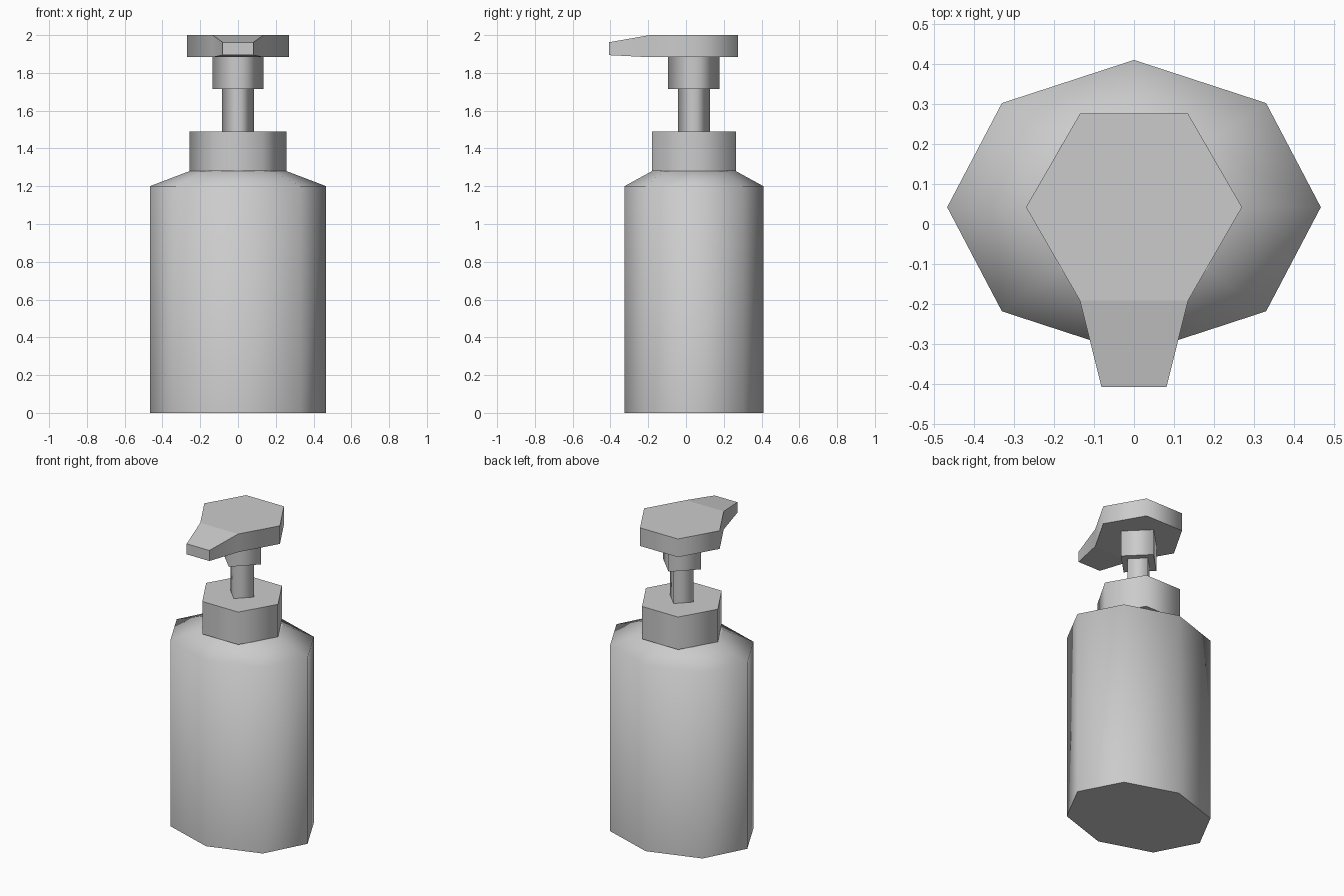
import bpy, bmesh
from math import cos, sin, tau, radians

if "Cube" in bpy.data.objects:
    bpy.data.objects.remove(bpy.data.objects["Cube"], do_unlink=True)

AXIS_Y = 0.042  # the bottle's axis; the nozzle reaches forward of it

grey = bpy.data.materials.new("plain grey")
grey.use_nodes = True
colour = (0.6, 0.6, 0.6, 1)
grey.diffuse_color = colour
grey.node_tree.nodes["Principled BSDF"].inputs["Base Color"].default_value = colour


def oval(sides, rx, ry, z):
    return [(rx * cos(tau * i / sides), ry * sin(tau * i / sides), z) for i in range(sides)]


def loft(name, rings):
    """Skin stacked rings: smooth walls, flat caps with sharp rims."""
    bm = bmesh.new()
    loops = [[bm.verts.new(p) for p in ring] for ring in rings]
    n = len(loops[0])
    for low, high in zip(loops, loops[1:]):
        for i in range(n):
            j = (i + 1) % n
            bm.faces.new((low[i], low[j], high[j], high[i])).smooth = True
    for cap in (bm.faces.new(loops[0][::-1]), bm.faces.new(loops[-1])):
        for edge in cap.edges:
            edge.smooth = False
    bm.normal_update()
    mesh = bpy.data.meshes.new(name)
    bm.to_mesh(mesh)
    bm.free()
    mesh.materials.append(grey)
    obj = bpy.data.objects.new(name, mesh)
    obj.location.y = AXIS_Y
    bpy.context.collection.objects.link(obj)
    return obj


# Eight-sided bottle with a sloping shoulder
loft("bottle", [oval(8, 0.467, 0.368, 0), oval(8, 0.467, 0.368, 1.2),
                oval(8, 0.257, 0.222, 1.28)])

# Six-sided collar, four-sided stem and sleeve
loft("collar", [oval(6, 0.257, 0.257, z) for z in (1.28, 1.49)])
loft("stem", [oval(4, 0.084, 0.084, z) for z in (1.48, 1.73)])
loft("sleeve", [oval(4, 0.136, 0.136, z) for z in (1.715, 1.883)])


# Six-sided pump head with a tapering nozzle drawn out of its front side
def head_ring(z, tip_z):
    ring = oval(6, 0.27, 0.27, z)
    nozzle = [(-0.081, -0.45, tip_z), (0.081, -0.45, tip_z)]
    return ring[:5] + nozzle + ring[5:]


head = loft("pump_head", [head_ring(1.883, 1.894), head_ring(2.0, 1.962)])

# Split the caps so the nozzle bends cleanly, then sharpen the tip corners
bm = bmesh.new()
bm.from_mesh(head.data)
bm.verts.ensure_lookup_table()
for base in (0, 8):
    bmesh.ops.connect_verts(bm, verts=[bm.verts[base + 4], bm.verts[base + 7]])
for edge in bm.edges:
    if len(edge.link_faces) == 2 and edge.calc_face_angle() > radians(65):
        edge.smooth = False
bm.to_mesh(head.data)
bm.free()
